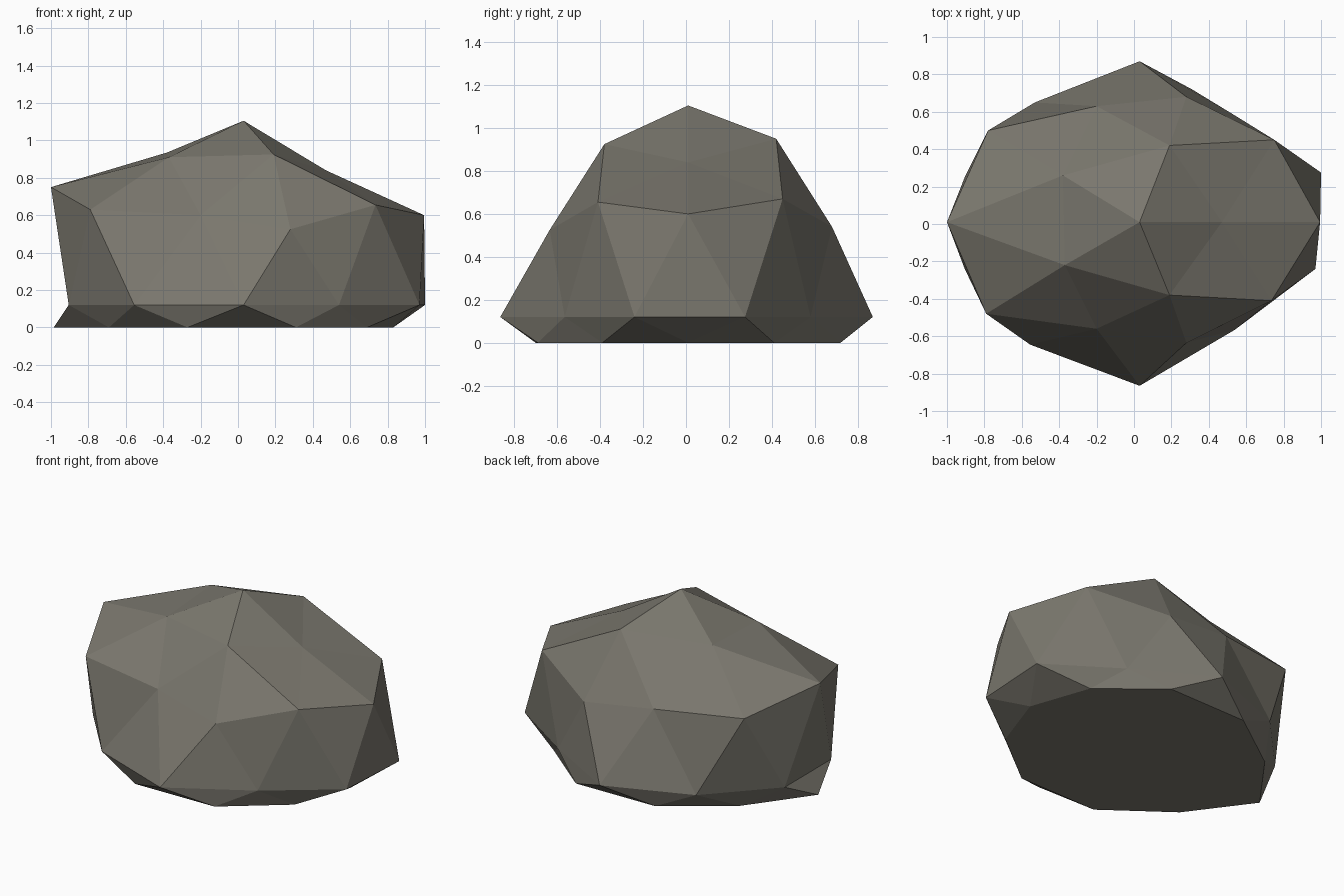
import bpy
import bmesh
import math

# Stone colour
stone = bpy.data.materials.new("warm grey stone")
stone.diffuse_color = (0.195, 0.185, 0.155, 1.0)

# Rings of the weathered boulder, counter-clockwise from +x
crown = [(0.47, 0.01, 0.84), (0.19, 0.42, 0.95), (-0.38, 0.26, 0.935),
         (-0.37, -0.22, 0.91), (0.19, -0.38, 0.925)]
shoulder = [(0.995, 0.01, 0.60), (0.75, 0.45, 0.67), (0.28, 0.68, 0.54),
            (-0.20, 0.63, 0.60), (-0.78, 0.50, 0.64), (-1.0, 0.01, 0.75),
            (-0.79, -0.48, 0.63), (-0.20, -0.56, 0.60), (0.28, -0.635, 0.525),
            (0.735, -0.41, 0.655)]
widest = [(x, y, 0.12) for x, y in
          [(1.0, 0.275), (0.54, 0.58), (0.03, 0.87), (-0.53, 0.65), (-0.905, 0.25),
           (-0.905, -0.24), (-0.555, -0.645), (0.03, -0.865), (0.54, -0.565),
           (0.97, -0.24)]]
foot = [(x, y, 0.0) for x, y in
        [(0.83, 0.01), (0.69, 0.41), (0.31, 0.72), (-0.27, 0.71), (-0.69, 0.41),
         (-0.985, 0.01), (-0.69, -0.39), (-0.27, -0.70), (0.31, -0.69),
         (0.69, -0.39)]]

# Boulder: a low-poly sphere whose rings are pushed to the shape above
bm = bmesh.new()
bmesh.ops.create_icosphere(bm, subdivisions=2, radius=1.0)


def place_ring(verts, points):
    verts.sort(key=lambda v: (math.atan2(v.co.y, v.co.x) + 0.1) % math.tau)
    for v, p in zip(verts, points):
        v.co = p


bands = [(0.95, 2, [(0.03, 0.01, 1.105)]), (0.7, 0.95, crown), (0.3, 0.7, shoulder),
         (-0.3, 0.3, widest), (-0.7, -0.3, foot)]
rings = [([v for v in bm.verts if lo < v.co.z <= hi], pts) for lo, hi, pts in bands]
underside = [v for v in bm.verts if v.co.z <= -0.7]
for verts, pts in rings:
    place_ring(verts, pts)

# Flat underside resting on the ground
for v in underside:
    v.co.x *= 0.9
    v.co.y *= 0.85
    v.co.z = 0.0
bmesh.ops.recalc_face_normals(bm, faces=bm.faces)

mesh = bpy.data.meshes.new("boulder")
bm.to_mesh(mesh)
bm.free()
mesh.materials.append(stone)
boulder = bpy.data.objects.new("boulder", mesh)
bpy.context.collection.objects.link(boulder)
